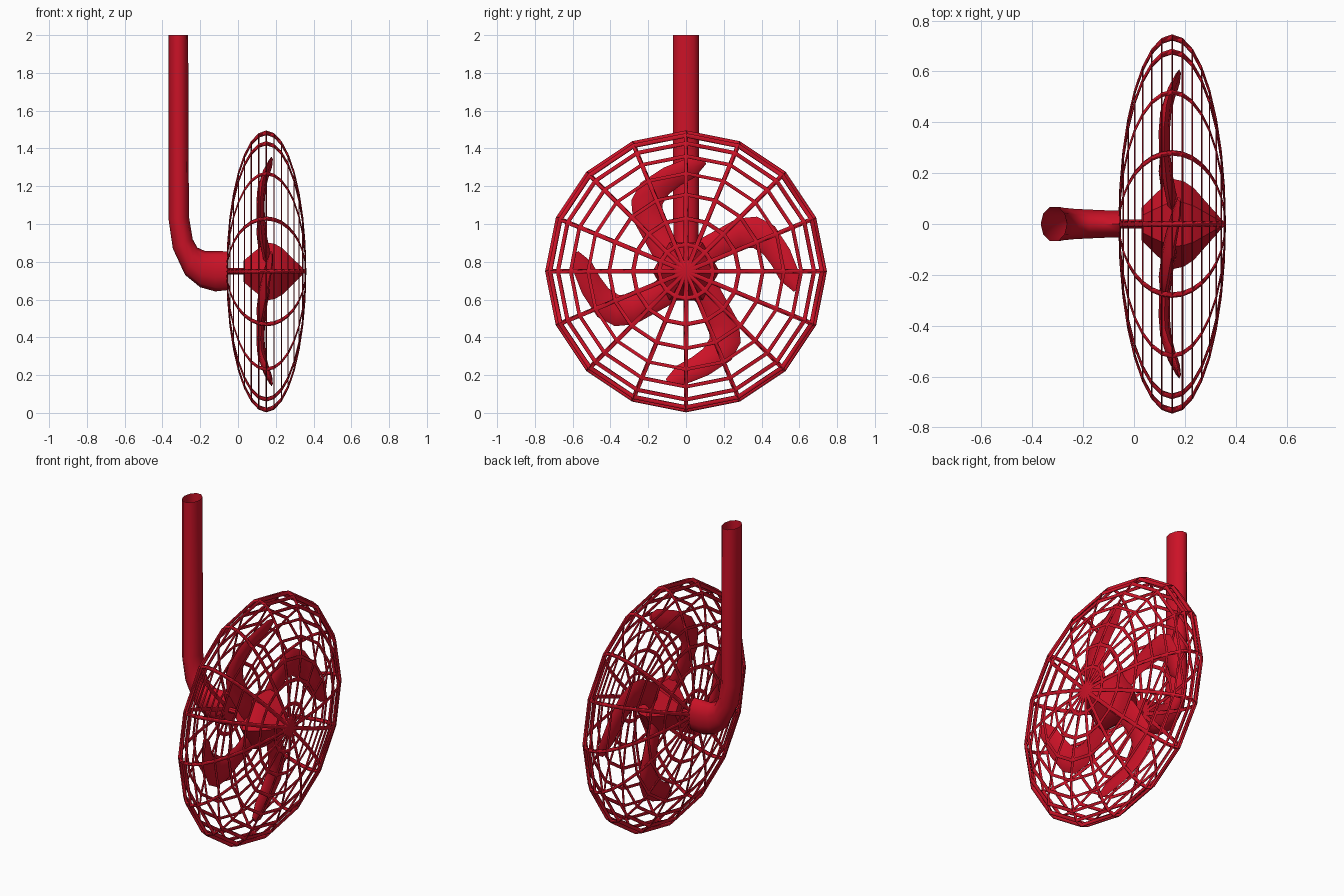
import bpy, bmesh
from math import sin, cos, pi, radians
from mathutils import Vector, Matrix

if "Cube" in bpy.data.objects:
    bpy.data.objects.remove(bpy.data.objects["Cube"])

CZ = 0.749   # height of the fan axis
CX = 0.15    # middle of the cage

red = bpy.data.materials.new("red_paint")
red.diffuse_color = (0.6, 0.006, 0.02, 1)
red.use_nodes = True
red.node_tree.nodes["Principled BSDF"].inputs["Base Color"].default_value = red.diffuse_color


def loft(name, sections, sides, cap_start=True, cap_end=True, smooth=40):
    """Skin elliptical sections, each given as edge point, opposite edge point, half-width vector."""
    bm = bmesh.new()
    rings = []
    for p, q, n in sections:
        p, q, n = Vector(p), Vector(q), Vector(n)
        c, u = (p + q) / 2, (p - q) / 2
        rings.append([bm.verts.new(c + u * cos(2 * pi * i / sides) + n * sin(2 * pi * i / sides))
                      for i in range(sides)])
    for a, b in zip(rings, rings[1:]):
        for i in range(sides):
            j = (i + 1) % sides
            bm.faces.new((a[i], a[j], b[j], b[i]))
    if cap_start:
        bm.faces.new(rings[0])
    if cap_end:
        bm.faces.new(rings[-1])
    bmesh.ops.recalc_face_normals(bm, faces=bm.faces)
    me = bpy.data.meshes.new(name)
    bm.to_mesh(me)
    bm.free()
    me.materials.append(red)
    ob = bpy.data.objects.new(name, me)
    bpy.context.collection.objects.link(ob)
    bpy.context.view_layer.objects.active = ob
    ob.select_set(True)
    bpy.ops.object.shade_smooth_by_angle(angle=radians(smooth))
    ob.select_set(False)
    return ob


def turned(name, profile, sides):
    """Turned part along the fan axis from (x, radius) pairs."""
    return loft(name, [((x, r, CZ), (x, -r, CZ), (0, 0, r)) for x, r in profile], sides)


# Wire cage: flattened sphere with its poles on the x axis
bpy.ops.mesh.primitive_uv_sphere_add(segments=16, ring_count=16, radius=0.734)
cage = bpy.context.object
cage.name = "wire_cage"
cage.data.transform(Matrix.Rotation(pi / 2, 4, 'Y'))
cage.location = (CX, 0, CZ)
cage.scale = (0.284, 1, 1)
cage.data.materials.append(red)
wire = cage.modifiers.new("wire", 'WIREFRAME')
wire.thickness = 0.024

# Hub with pointed nose, and the shaft behind it
turned("hub", [(0.03, 0.065), (0.08, 0.115), (0.15, 0.178), (0.195, 0.168),
               (0.235, 0.142), (0.357, 0.004)], 6)
turned("shaft", [(-0.07, 0.017), (0.05, 0.017)], 8)

# Hanging pipe: outer bend, inner bend, half-width in y
pipe = [((-.367, 2.0), (-.264, 2.0), .071), ((-.367, 1.02), (-.26, 1.04), .071),
        ((-.345, .87), (-.24, .92), .067), ((-.28, .73), (-.215, .875), .063),
        ((-.2, .665), (-.175, .857), .06), ((-.12, .643), (-.12, .857), .057),
        ((-.055, .65), (-.055, .855), .055)]
loft("hanging_pipe", [((a[0], 0, a[1]), (b[0], 0, b[1]), (0, w, 0)) for a, b, w in pipe],
     10, cap_start=False, smooth=60)

# Curved blades: outer edge, inner edge, x of each edge, half-thickness
blade = [((.03, .13), (.11, .01), .155, .15, .02), ((.07, .17), (.16, .05), .145, .145, .022),
         ((.153, .215), (.21, .09), .13, .135, .022), ((.27, .28), (.29, .12), .118, .122, .022),
         ((.376, .29), (.355, .125), .118, .12, .022), ((.47, .24), (.41, .09), .128, .122, .022),
         ((.55, .117), (.455, .03), .15, .135, .02), ((.608, -.03), (.5, -.05), .178, .155, .014),
         ((.60, -.09), (.57, -.107), .181, .173, .006)]
for k in range(4):
    b = loft(f"blade_{k + 1}", [((x0, *o), (x1, *i), (t, 0, 0)) for o, i, x0, x1, t in blade],
             8, smooth=50)
    b.location = (0, 0, CZ)
    b.rotation_euler = (k * pi / 2, 0, 0)
